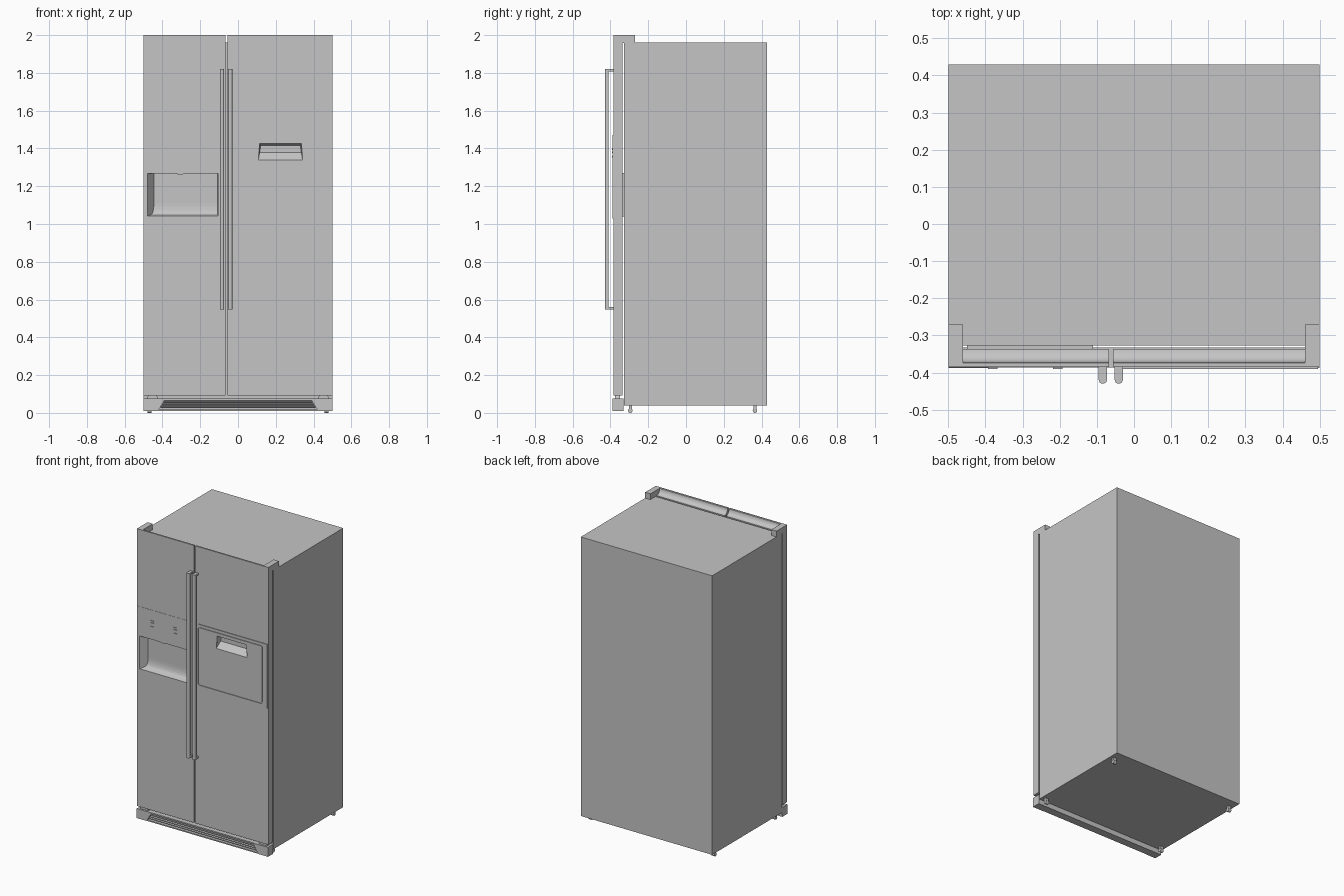
import bpy, bmesh, math
from mathutils import Vector

cube = bpy.data.objects.get("Cube")
if cube:
    bpy.data.objects.remove(cube, do_unlink=True)

grey = bpy.data.materials.new("appliance grey")
grey.use_nodes = True
COLOUR = (0.56, 0.56, 0.56, 1)
grey.diffuse_color = COLOUR
grey.node_tree.nodes["Principled BSDF"].inputs["Base Color"].default_value = COLOUR

FRONT, BACK = -0.385, -0.337     # door front and back planes
SPLIT_L, SPLIT_R = -0.067, -0.056  # gap between the doors


def finish(name, bm, smooth=False):
    bmesh.ops.recalc_face_normals(bm, faces=bm.faces)
    mesh = bpy.data.meshes.new(name)
    bm.to_mesh(mesh)
    bm.free()
    mesh.materials.append(grey)
    obj = bpy.data.objects.new(name, mesh)
    bpy.context.collection.objects.link(obj)
    if smooth:
        activate(obj)
        bpy.ops.object.shade_smooth_by_angle(angle=math.radians(35))
    return obj


def activate(obj):
    bpy.ops.object.select_all(action='DESELECT')
    obj.select_set(True)
    bpy.context.view_layer.objects.active = obj


def prism(name, profile, axis, a, b, smooth=False):
    """Extrude a 2D profile along an axis from a to b."""
    place = {'x': lambda p, t: (t, p[0], p[1]),
             'y': lambda p, t: (p[0], t, p[1]),
             'z': lambda p, t: (p[0], p[1], t)}[axis]
    bm = bmesh.new()
    lo = [bm.verts.new(place(p, a)) for p in profile]
    hi = [bm.verts.new(place(p, b)) for p in profile]
    bm.faces.new(lo)
    bm.faces.new(hi)
    n = len(profile)
    for i in range(n):
        j = (i + 1) % n
        bm.faces.new((lo[i], lo[j], hi[j], hi[i]))
    return finish(name, bm, smooth)


def box(name, x, y, z):
    rect = [(x[0], y[0]), (x[1], y[0]), (x[1], y[1]), (x[0], y[1])]
    return prism(name, rect, 'z', z[0], z[1])


def rounded(x0, x1, z0, z1, r, steps=4):
    pts = []
    for k, (cx, cz) in enumerate([(x1 - r, z1 - r), (x0 + r, z1 - r),
                                  (x0 + r, z0 + r), (x1 - r, z0 + r)]):
        for s in range(steps + 1):
            t = math.pi / 2 * (k + s / steps)
            pts.append((cx + r * math.cos(t), cz + r * math.sin(t)))
    return pts


def taper(obj, centre, amount, y0, y1):
    """Narrow a cutter in x from y0 towards y1."""
    for v in obj.data.vertices:
        t = (v.co.y - y0) / (y1 - y0)
        v.co.x = centre + (v.co.x - centre) * (1 - amount * t)


def cut(cutter, *targets):
    for obj in targets:
        mod = obj.modifiers.new("cut", 'BOOLEAN')
        mod.operation, mod.solver, mod.object = 'DIFFERENCE', 'EXACT', cutter
        activate(obj)
        bpy.ops.object.modifier_apply(modifier=mod.name)
    bpy.data.objects.remove(cutter, do_unlink=True)


# Cabinet
box("cabinet", (-0.5, 0.5), (-0.327, 0.43), (0.04, 1.96))

# Doors with a hollowed, sloping top edge
top = [(-0.372 + 0.035 * (1 - math.cos(t)), 1.998 - 0.036 * math.sin(t))
       for t in (math.pi / 2 * i / 6 for i in range(7))]
door_profile = [(BACK, 0.092), (FRONT, 0.092), (FRONT, 2.0), (-0.374, 2.0)] + top
right_door = prism("right_door", door_profile, 'x', -0.5, SPLIT_L, True)
left_door = prism("left_door", door_profile, 'x', SPLIT_R, 0.5, True)

# Dispenser panel, recess and its rear housing
panel = box("dispenser_panel", (-0.5, SPLIT_L), (FRONT - 0.0015, FRONT + 0.001), (1.03, 1.47))
floor = [(-0.36 + 0.02 * math.sin(t), 1.11 - 0.06 * math.cos(t))
         for t in (math.pi / 2 * i / 6 for i in range(7))]
recess = prism("recess_cutter", [(-0.41, 1.042), (FRONT, 1.042)] + floor
               + [(-0.34, 1.268), (-0.41, 1.268)], 'x', -0.478, -0.105)
taper(recess, -0.15, 0.1, FRONT, -0.34)
cut(recess, right_door, panel)
box("dispenser_housing", (-0.45, -0.11), (-0.339, -0.3275), (1.04, 1.27))
prism("dispenser_spout", [(-0.325, 1.27), (-0.318, 1.262), (-0.292, 1.262), (-0.285, 1.27)],
      'y', -0.383, -0.35)

# Dispenser buttons
for x in (-0.38, -0.205):
    for i, z in enumerate((1.395, 1.38, 1.355)):
        box(f"button_{i}", (x - 0.013, x + 0.013), (-0.391, FRONT), (z - 0.004, z + 0.004))

# Small hatch in the left door: frame, panel and finger scoop
frame = box("hatch_frame", (-0.035, 0.495), (-0.39, FRONT + 0.001), (1.03, 1.47))
cut(prism("frame_cutter", rounded(-0.032, 0.46, 1.052, 1.452, 0.015), 'y', -0.4, -0.38), frame)
hatch = prism("hatch_panel", rounded(-0.028, 0.456, 1.056, 1.448, 0.012),
              'y', -0.39, FRONT + 0.001)
scoop = prism("scoop_cutter", [(-0.41, 1.34), (-0.39, 1.34), (-0.352, 1.378),
                               (-0.352, 1.415), (-0.39, 1.426), (-0.41, 1.426)],
              'x', 0.108, 0.342)
taper(scoop, 0.225, 0.06, -0.39, -0.352)
for v in scoop.data.vertices:
    if v.co.z > 1.4:
        v.co.x = 0.225 + (v.co.x - 0.225) * 0.95
cut(scoop, left_door, hatch)

# Door handles: round-nosed bars on end posts
for side, x0, x1 in (("right", -0.095, -0.073), ("left", -0.052, -0.03)):
    c, r = (x0 + x1) / 2, (x1 - x0) / 2
    nose = [(c - r * math.cos(t), -0.419 - r * math.sin(t))
            for t in (math.pi * i / 10 for i in range(11))]
    prism(f"{side}_handle", nose + [(x1, -0.409), (x0, -0.409)], 'z', 0.548, 1.82, True)
    for end, z in (("lower", 0.548), ("upper", 1.808)):
        box(f"{side}_handle_{end}_post", (x0, x1), (-0.412, FRONT + 0.001), (z, z + 0.012))

# Parts mirrored on both sides
for side, s in (("left", 1), ("right", -1)):
    xs = sorted((s * 0.46, s * 0.5))
    box(f"{side}_hinge_cover", xs, (-0.375, -0.27), (1.959, 2.0))
    # Grille end block with slanted inner edge
    prism(f"{side}_grille_end", [(s * 0.5, 0.01), (s * 0.425, 0.01),
                                 (s * 0.385, 0.075), (s * 0.5, 0.075)], 'y', -0.388, -0.332)
    # Lower hinge
    prism(f"{side}_lower_hinge", [(s * 0.485, 0.073), (s * 0.42, 0.073),
                                  (s * 0.43, 0.093), (s * 0.475, 0.093)], 'y', -0.375, -0.35)
    # Feet: leg and roller
    for end, y in (("front", -0.295), ("rear", 0.365)):
        x = sorted((s * 0.457, s * 0.48))
        box(f"{side}_{end}_leg", x, (y - 0.008, y + 0.008), (0.012, 0.041))
        wheel = [(y + 0.012 * math.cos(t), 0.012 + 0.012 * math.sin(t))
                 for t in (math.tau * i / 16 for i in range(16))]
        prism(f"{side}_{end}_roller", wheel, 'x', x[0], x[1], True)

# Base grille: rails, back plate and tilted slats
box("grille_top_rail", (-0.4, 0.4), (-0.386, -0.332), (0.066, 0.075))
box("grille_bottom_rail", (-0.43, 0.43), (-0.386, -0.332), (0.01, 0.018))
box("grille_back", (-0.43, 0.43), (-0.34, -0.332), (0.012, 0.074))
for i in range(3):
    z = 0.027 + 0.013 * i
    prism(f"grille_slat_{i}", [(-0.382, z), (-0.382, z + 0.004), (-0.338, z + 0.011),
                               (-0.338, z + 0.007)], 'x', -0.415, 0.415)
